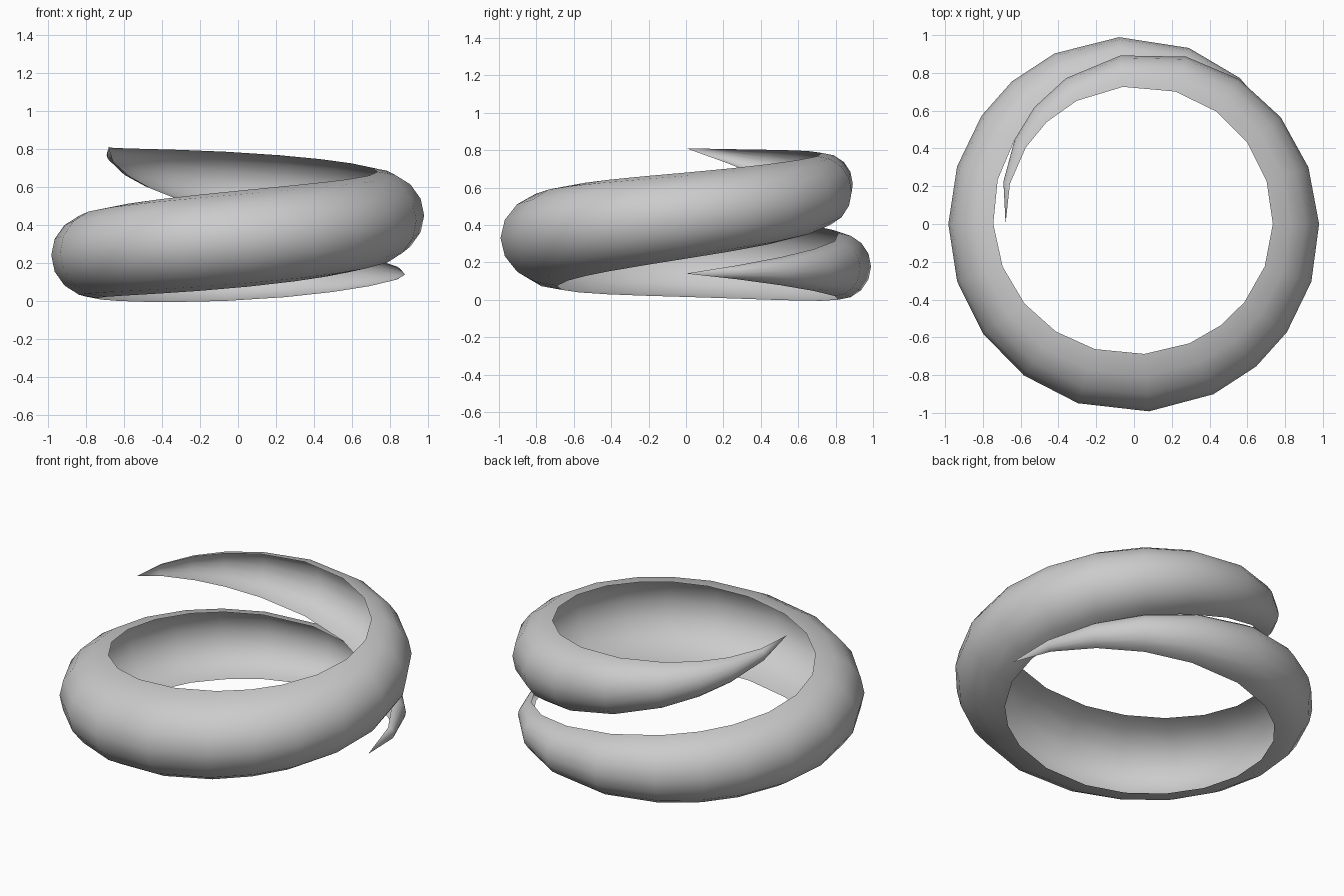
import bpy, bmesh
from math import sin, cos, pi, radians

if "Cube" in bpy.data.objects:
    bpy.data.objects.remove(bpy.data.objects["Cube"])

# Control values at every quarter turn, over one and a half turns
PATH_RADIUS = [0.88, 0.82, 0.745, 0.69, 0.735, 0.73, 0.68]
PATH_HEIGHT = [0.14, 0.175, 0.24, 0.325, 0.45, 0.61, 0.81]
BULGE = [0, 0.17, 0.238, 0.305, 0.245, 0.173, 0]
HALF_HEIGHT = [0, 0.172, 0.225, 0.255, 0.23, 0.172, 0]
RINGS, ARC = 30, 8


def smooth_value(keys, t):
    """Catmull-Rom interpolation through evenly spaced keys."""
    i = min(int(t), len(keys) - 2)
    f = t - i
    b, c = keys[i], keys[i + 1]
    a = keys[i - 1] if i > 0 else 2 * b - c
    d = keys[i + 2] if i + 2 < len(keys) else 2 * c - b
    return b + f / 2 * (c - a + f * (2*a - 5*b + 4*c - d + f * (3*(b - c) + d - a)))


# Spiral band: half-round section, open on the inside, tapering to both tips
bm = bmesh.new()
rows = []
for k in range(RINGS + 1):
    base = 18 * k
    degrees = base + 7 * max(0, cos(radians(2 * (base - 108)))) ** 2
    t = min(degrees / 90, 6)
    radius, height, bulge, half = (smooth_value(keys, t) for keys in
                                   (PATH_RADIUS, PATH_HEIGHT, BULGE, HALF_HEIGHT))
    angle = radians(degrees)
    row = []
    for j in range(ARC + 1):
        s = pi * (j / ARC - 0.5)
        r = radius + bulge * cos(s)
        row.append(bm.verts.new((r * cos(angle), r * sin(angle), height + half * sin(s))))
    rows.append(row)
for low, high in zip(rows, rows[1:]):
    for j in range(ARC):
        bm.faces.new((low[j], high[j], high[j + 1], low[j + 1]))
bmesh.ops.remove_doubles(bm, verts=bm.verts, dist=0.0005)
for face in bm.faces:
    face.smooth = True

mesh = bpy.data.meshes.new("spiral_band")
bm.to_mesh(mesh)
bm.free()
band = bpy.data.objects.new("spiral_band", mesh)
bpy.context.collection.objects.link(band)

# Plain grey material
grey = bpy.data.materials.new("light_grey")
grey.use_nodes = True
grey.diffuse_color = (0.6, 0.6, 0.6, 1)
grey.node_tree.nodes["Principled BSDF"].inputs["Base Color"].default_value = (0.6, 0.6, 0.6, 1)
mesh.materials.append(grey)
